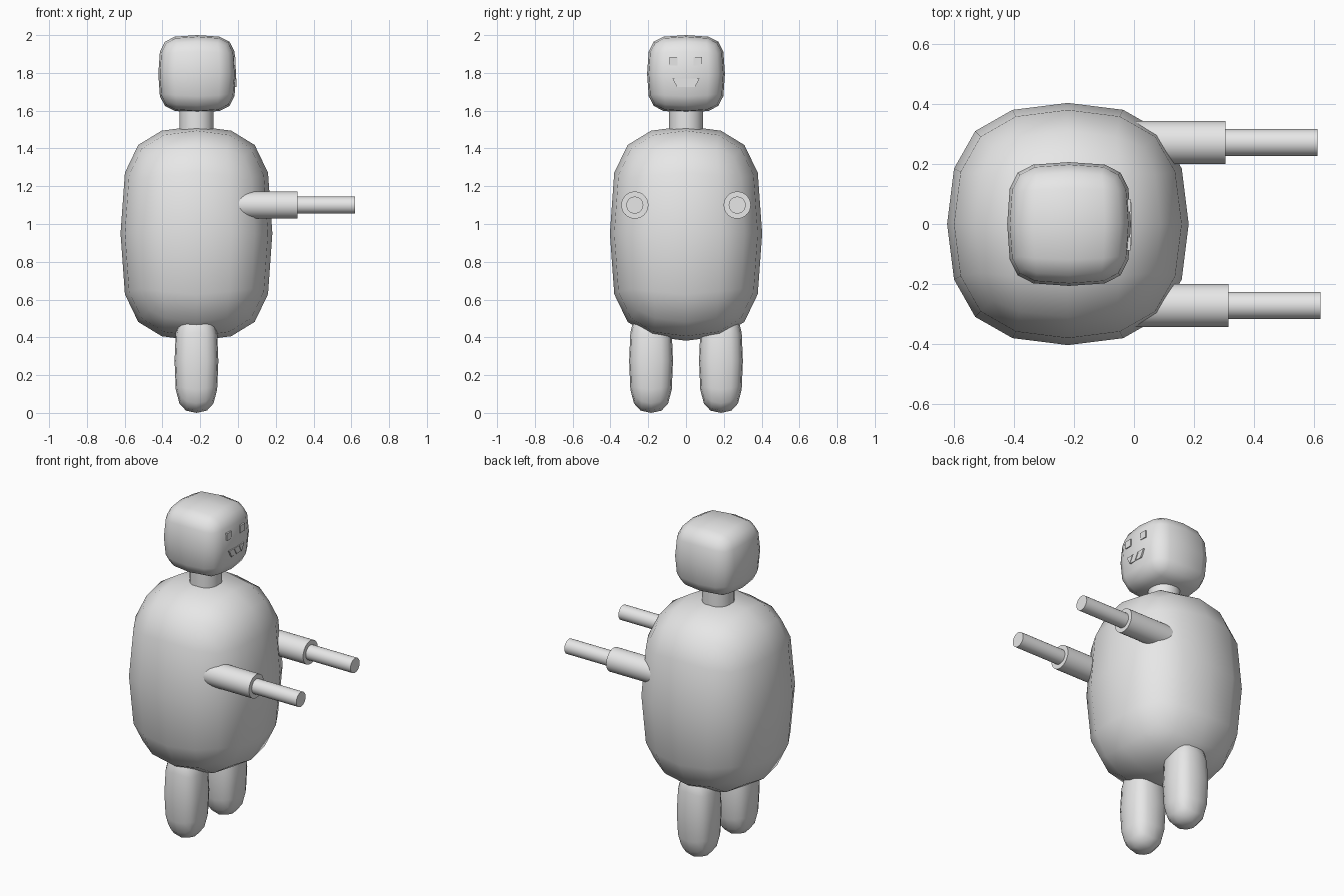
import bpy, math
from mathutils import Vector

if "Cube" in bpy.data.objects:
    bpy.data.objects.remove(bpy.data.objects["Cube"])

CX = -0.22  # x of the standing column (legs, body, neck, head)

grey = bpy.data.materials.new("light grey")
grey.diffuse_color = (0.8, 0.8, 0.8, 1)
grey.use_nodes = True
grey.node_tree.nodes["Principled BSDF"].inputs["Base Color"].default_value = grey.diffuse_color


def finish(name, angle=None):
    ob = bpy.context.object
    ob.name = name
    ob.data.materials.clear()
    ob.data.materials.append(grey)
    if angle is None:
        bpy.ops.object.shade_smooth()
    elif angle > 0:
        bpy.ops.object.shade_smooth_by_angle(angle=math.radians(angle))
    return ob


def rounded_block(name, center, half, power):
    """Cube subdivided twice, then made boxier along each axis."""
    bpy.ops.mesh.primitive_cube_add(size=2)
    ob = bpy.context.object
    mod = ob.modifiers.new("round", 'SUBSURF')
    mod.levels = 2
    mod.use_limit_surface = False
    bpy.ops.object.modifier_apply(modifier=mod.name)
    top = max(v.co.z for v in ob.data.vertices)
    for v in ob.data.vertices:
        v.co = Vector([center[i] + half[i] * math.copysign(
            0 if abs(c) < 1e-5 else (abs(c) / top) ** power[i], c)
            for i, c in enumerate(v.co)])
    return finish(name)


def rod(name, start, end, r):
    a, b = Vector(start), Vector(end)
    bpy.ops.mesh.primitive_cylinder_add(
        vertices=32, radius=r, depth=(b - a).length, location=(a + b) / 2,
        rotation=(b - a).to_track_quat('Z', 'Y').to_euler())
    return finish(name, 40)


def prism(name, outline, x0, x1):
    """Flat-faced solid from a (y, z) outline, running along x."""
    n = len(outline)
    verts = [(x, y, z) for x in (x0, x1) for y, z in outline]
    faces = [list(range(n))[::-1], list(range(n, 2 * n))]
    faces += [[i, (i + 1) % n, (i + 1) % n + n, i + n] for i in range(n)]
    me = bpy.data.meshes.new(name)
    me.from_pydata(verts, [], faces)
    ob = bpy.data.objects.new(name, me)
    bpy.context.collection.objects.link(ob)
    bpy.context.view_layer.objects.active = ob
    return finish(name, 0)


# main masses
rounded_block("body", (CX, 0, 0.95), (0.402, 0.403, 0.568), (0.85, 0.85, 0.62))
rounded_block("head", (-0.216, 0, 1.795), (0.206, 0.206, 0.205), (0.6, 0.6, 0.6))
rod("neck", (CX, 0, 1.45), (CX, 0, 1.65), 0.09)

# legs, arms and eyes on both sides
for side, s, dx in (("right", -1, 0.0), ("left", 1, -0.01)):
    rounded_block(side + "_leg", (CX, s * 0.185, 0.275), (0.116, 0.116, 0.275),
                  (0.8, 0.8, 0.65))
    y = s * 0.271
    rod(side + "_upper_arm", (-0.06, y, 1.1), (0.315 + dx, y, 1.1), 0.072)
    rod(side + "_forearm", (0.28, y, 1.1), (0.62 + dx, y, 1.1), 0.045)
    e, h = s * 0.064 - 0.002, 0.022
    prism(side + "_eye", [(e - h, 1.862 - h), (e + h, 1.862 - h),
                          (e + h, 1.862 + h), (e - h, 1.862 + h)], -0.05, -0.012)

# zigzag teeth, upper row pointing down and lower row pointing up
for i in (-1, 0, 1):
    y = i * 0.048
    prism("upper_tooth", [(y - 0.024, 1.77), (y, 1.726), (y + 0.024, 1.77)],
          -0.05, -0.008)
for y in (-0.024, 0.024):
    prism("lower_tooth", [(y - 0.024, 1.726), (y + 0.024, 1.726), (y, 1.77)],
          -0.05, -0.012)
